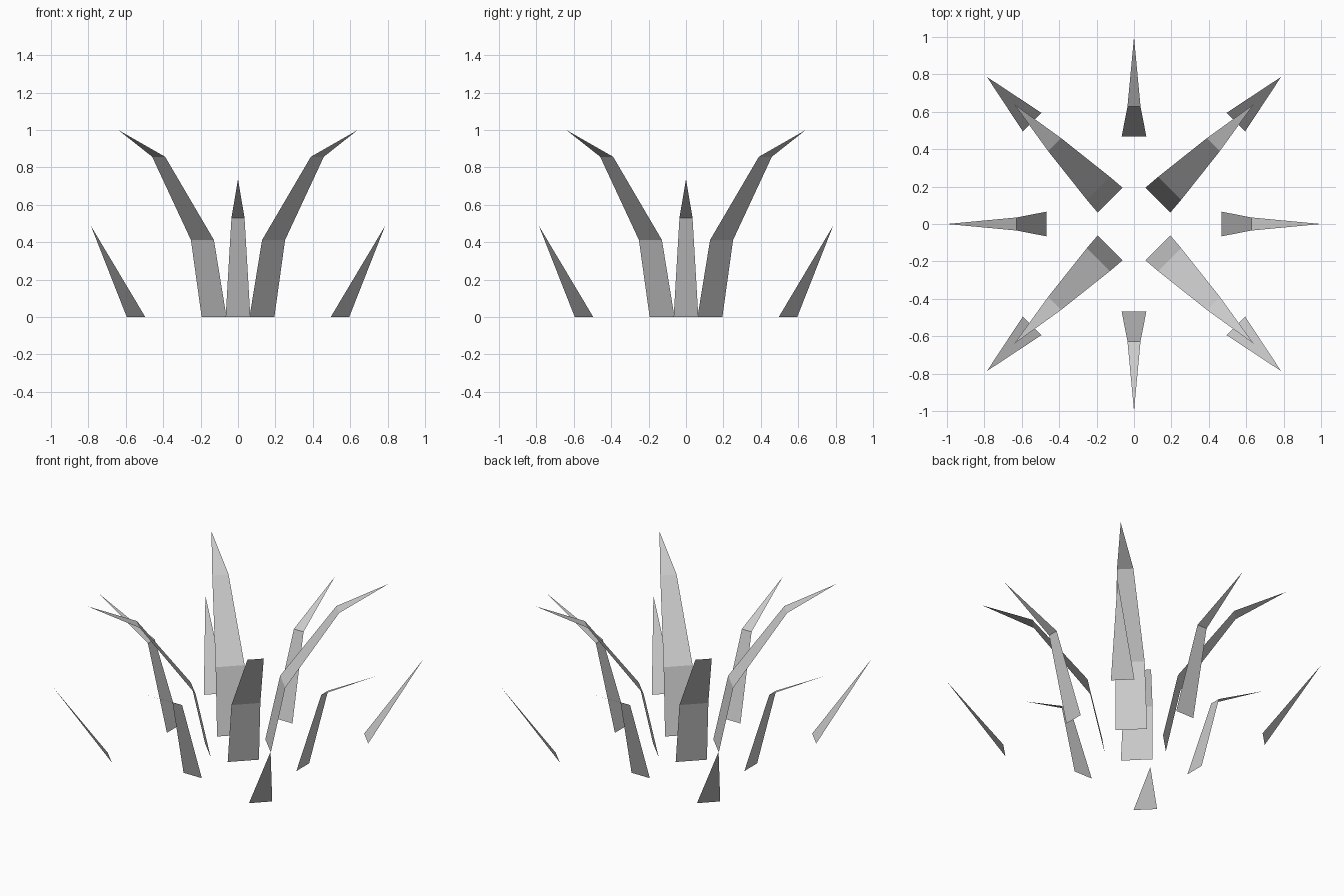
import bpy, math

if "Cube" in bpy.data.objects:
    bpy.data.objects.remove(bpy.data.objects["Cube"])

# Blade profiles: (distance from centre, height, half width); last point is the tip
TALL = [(0.181, 0.0, 0.094), (0.269, 0.412, 0.087), (0.600, 0.857, 0.049), (0.905, 1.0, 0)]
BENT = [(0.468, 0.0, 0.066), (0.627, 0.53, 0.035), (1.0, 0.738, 0)]
SHORT = [(0.771, 0.0, 0.070), (1.112, 0.487, 0)]


def blade(name, profile, degrees):
    """Flat folded leaf pointing outward along the given direction."""
    verts, faces = [], []
    for r, z, w in profile[:-1]:
        verts += [(r, -w, z), (r, w, z)]
    r, z, _ = profile[-1]
    verts.append((r, 0, z))
    n = len(profile) - 1
    for i in range(n - 1):
        a = 2 * i
        faces.append((a, a + 1, a + 3, a + 2))
    faces.append((2 * n - 2, 2 * n - 1, 2 * n))
    ca, sa = math.cos(math.radians(degrees)), math.sin(math.radians(degrees))
    verts = [(x * ca - y * sa, x * sa + y * ca, h) for x, y, h in verts]
    mesh = bpy.data.meshes.new(name)
    mesh.from_pydata(verts, [], faces)
    bpy.context.collection.objects.link(bpy.data.objects.new(name, mesh))


# Three rings of four blades
for k in range(4):
    blade(f"tall_inner_blade_{k + 1}", TALL, 45 + 90 * k)
    blade(f"bent_middle_blade_{k + 1}", BENT, 90 * k)
    blade(f"short_outer_blade_{k + 1}", SHORT, 45 + 90 * k)
